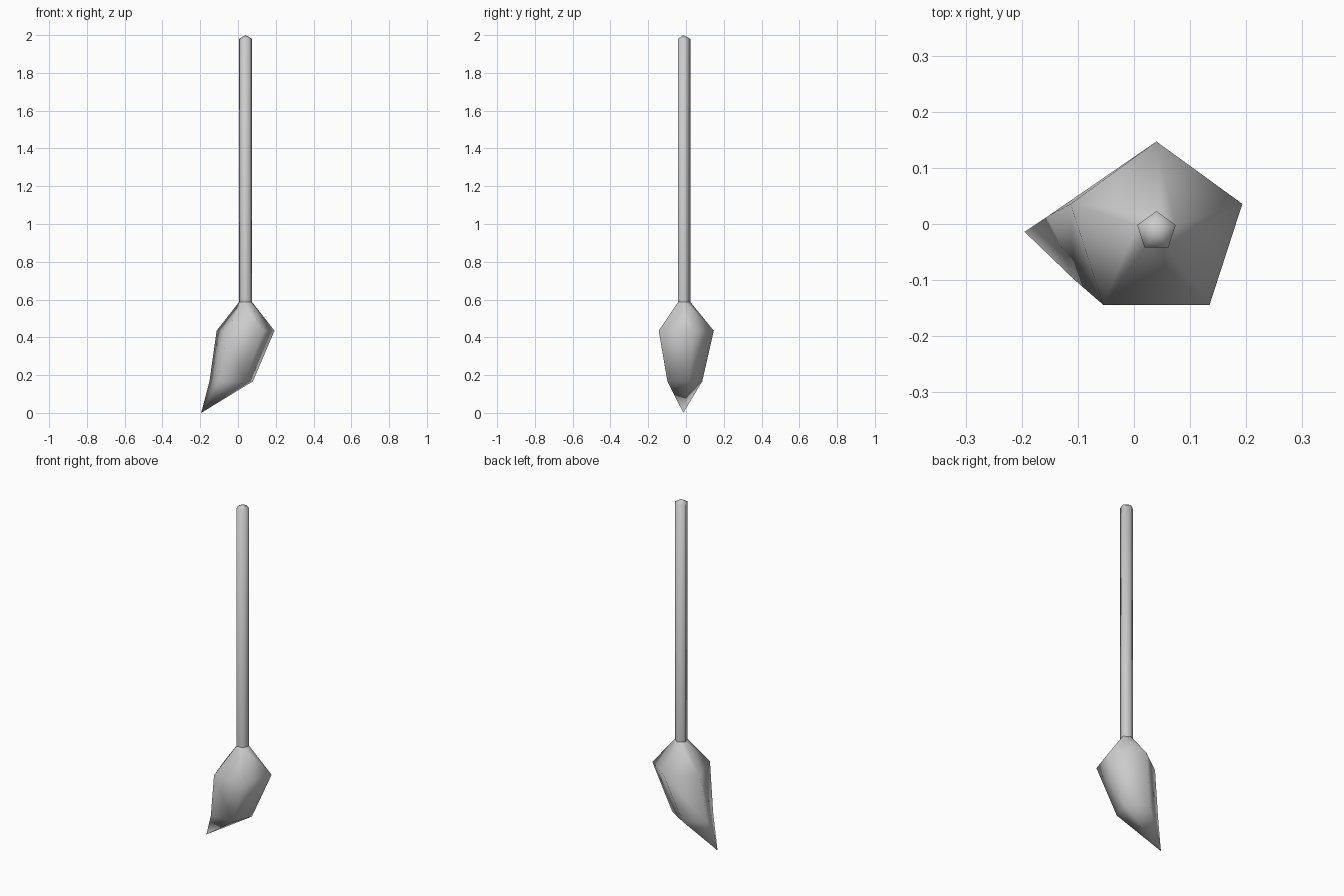
import bpy
from math import sin, cos, pi

if "Cube" in bpy.data.objects:
    bpy.data.objects.remove(bpy.data.objects["Cube"])

SIDES = 5


def loft(name, rings, top=None, bottom=None):
    """Skin five-sided rings (cx, cy, z, rx, ry), listed top to bottom, with optional points at the ends."""
    verts, faces = [], []
    for cx, cy, z, rx, ry in rings:
        for i in range(SIDES):
            a = pi / 2 + 2 * pi * i / SIDES
            verts.append((cx + rx * cos(a), cy + ry * sin(a), z))
    for r in range(len(rings) - 1):
        for i in range(SIDES):
            j = (i + 1) % SIDES
            u, d = r * SIDES, (r + 1) * SIDES
            faces.append((u + i, d + i, d + j, u + j))
    if top:
        verts.append(top)
        t = len(verts) - 1
        faces += [(t, i, (i + 1) % SIDES) for i in range(SIDES)]
    if bottom:
        verts.append(bottom)
        b, s = len(verts) - 1, (len(rings) - 1) * SIDES
        faces += [(b, s + (i + 1) % SIDES, s + i) for i in range(SIDES)]
    mesh = bpy.data.meshes.new(name)
    mesh.from_pydata(verts, [], faces)
    mesh.update()
    mesh.shade_smooth()
    obj = bpy.data.objects.new(name, mesh)
    bpy.context.collection.objects.link(obj)
    return obj


# Straight handle with a low pointed cap
X, Y, R = 0.04, -0.013, 0.036
loft("handle", [(X, Y, 1.98, R, R), (X, Y, 0.585, R, R)], top=(X, Y, 2.0))

# Bristle head, swept to a point on the left
loft("bristles",
     [(X, Y, 0.587, R, R),
      (X, -0.014, 0.435, 0.161, 0.161),
      (-0.036, -0.016, 0.167, 0.121, 0.102)],
     bottom=(-0.195, -0.014, 0.0))
